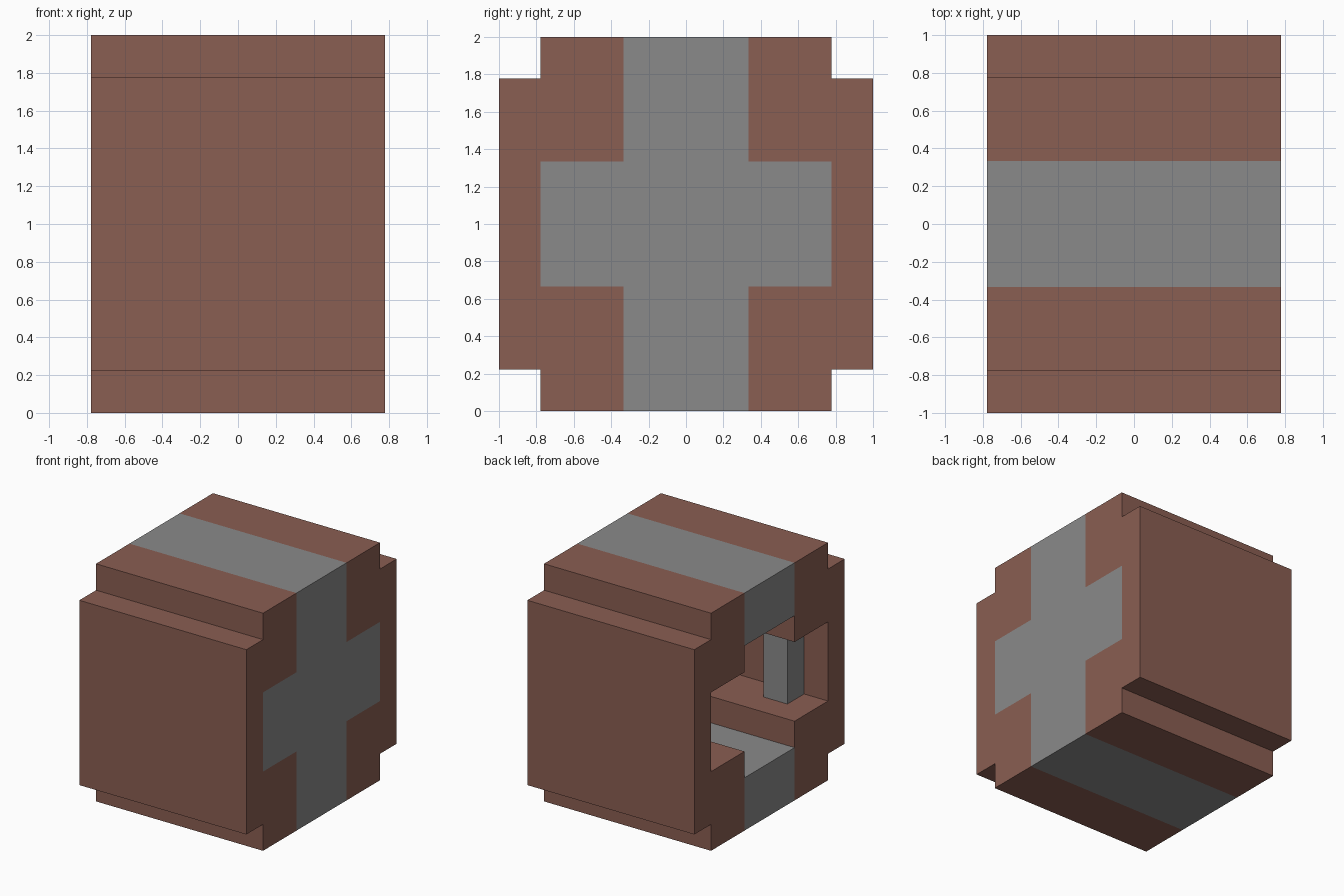
import bpy, bmesh

if "Cube" in bpy.data.objects:
    bpy.data.objects.remove(bpy.data.objects["Cube"], do_unlink=True)

U = 2 / 9  # one grid cell; all parts sit on this grid


def material(name, color):
    m = bpy.data.materials.new(name)
    m.use_nodes = True
    m.diffuse_color = color
    bsdf = m.node_tree.nodes["Principled BSDF"]
    bsdf.inputs["Base Color"].default_value = color
    bsdf.inputs["Roughness"].default_value = 0.9
    return m


brown = material("clay brown", (0.255, 0.112, 0.085, 1))
grey = material("stone grey", (0.255, 0.255, 0.255, 1))


def prism(name, profile, x0, x1, *mats):
    """Extrude a closed (y, z) profile along x, in cells about the centre."""
    bm = bmesh.new()
    face = bm.faces.new([bm.verts.new((x0 * U, y * U, z * U + 1)) for y, z in profile])
    out = bmesh.ops.extrude_face_region(bm, geom=[face])
    moved = [v for v in out["geom"] if isinstance(v, bmesh.types.BMVert)]
    bmesh.ops.translate(bm, verts=moved, vec=((x1 - x0) * U, 0, 0))
    bmesh.ops.recalc_face_normals(bm, faces=bm.faces)
    me = bpy.data.meshes.new(name)
    bm.to_mesh(me)
    bm.free()
    for m in mats:
        me.materials.append(m)
    ob = bpy.data.objects.new(name, me)
    bpy.context.collection.objects.link(ob)
    return ob


def cross(a, b, c, d):
    """Plus shape: half width a, half height b, arm half height c, arm reach d."""
    quarter = [(d, c), (a, c), (a, b)]
    top = quarter + [(-y, z) for y, z in reversed(quarter)]
    return top + [(-y, -z) for y, z in top]


# Block with notched edges, and the plus-shaped recess in its -x side
block = prism("block", cross(3.5, 4.5, 3.5, 4.5), -3.5, 3.5, brown, grey)
recess = prism("recess_cutter", cross(1.5, 2.5, 1.5, 3.5), -4.5, 2.5, brown)
recess.hide_render = True

cut = block.modifiers.new("recess", "BOOLEAN")
cut.operation = "DIFFERENCE"
cut.solver = "EXACT"
cut.object = recess
bpy.context.view_layer.objects.active = block
bpy.ops.object.modifier_apply(modifier=cut.name)
bpy.data.objects.remove(recess, do_unlink=True)

# Slice the block along the edges of the grey bands, then colour by position
bm = bmesh.new()
bm.from_mesh(block.data)
for axis, cells in (((0, 1, 0), (1.5, 3.5)), ((0, 0, 1), (1.5,))):
    for c in cells:
        for s in (-c, c):
            bmesh.ops.bisect_plane(
                bm, geom=bm.verts[:] + bm.edges[:] + bm.faces[:], dist=1e-4,
                plane_co=(0, axis[1] * s * U, axis[2] * s * U + 1), plane_no=axis)
for f in bm.faces:
    p = f.calc_center_median()
    y, z = abs(p.y) / U, abs(p.z - 1) / U
    band = y < 1.5 and abs(f.normal.y) < 0.5
    arm = abs(f.normal.x) > 0.5 and z < 1.5 and y < 3.5
    f.material_index = 1 if band or arm else 0
bm.to_mesh(block.data)
bm.free()

# Posts standing on the side shelves of the recess
for name, s in (("right_post", -1), ("left_post", 1)):
    prism(name, [(2.5 * s, -1.5), (3.5 * s, -1.5), (3.5 * s, 1.5), (2.5 * s, 1.5)],
          -2.5, -1.5, grey)
